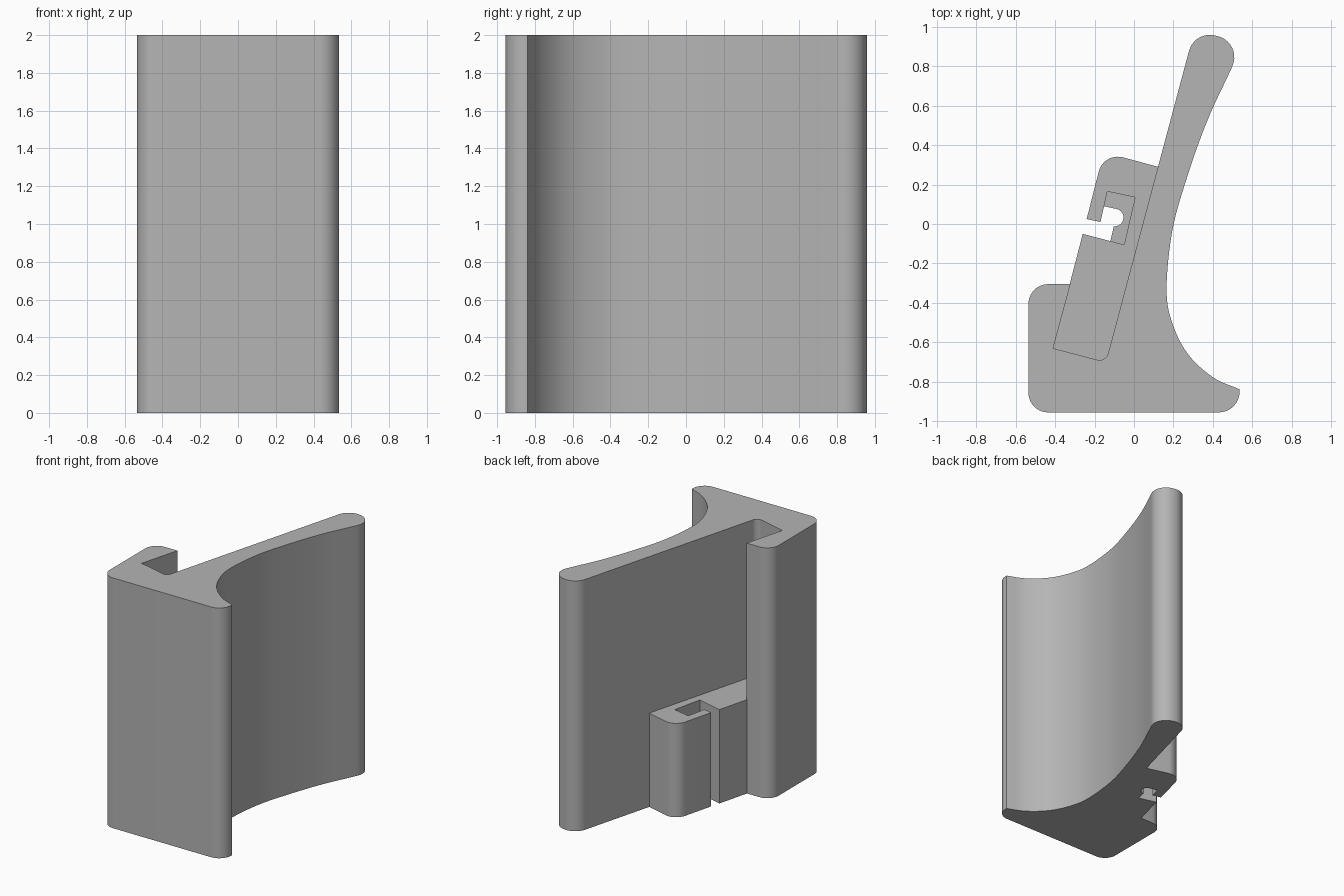
import bpy, bmesh, math
from mathutils import Vector
from mathutils.geometry import interpolate_bezier

cube = bpy.data.objects.get("Cube")
if cube:
    bpy.data.objects.remove(cube, do_unlink=True)

grey = bpy.data.materials.new("plain_grey")
grey.use_nodes = True
colour = (0.46, 0.46, 0.46, 1)
grey.diffuse_color = colour
grey.node_tree.nodes["Principled BSDF"].inputs["Base Color"].default_value = colour


def rounded(corners, steps=10):
    """Outline from (x, y[, radius]) corners, each radius becoming an arc."""
    out = []
    for i, c in enumerate(corners):
        p = Vector(c[:2])
        if len(c) == 2:
            out.append(p)
            continue
        a = (Vector(corners[i - 1][:2]) - p).normalized()
        b = (Vector(corners[(i + 1) % len(corners)][:2]) - p).normalized()
        half = a.angle(b) / 2
        centre = p + (a + b).normalized() * c[2] / math.sin(half)
        start = p + a * c[2] / math.tan(half) - centre
        end = p + b * c[2] / math.tan(half) - centre
        sweep = start.angle(end)
        for k in range(steps + 1):
            t = k / steps
            out.append(centre + (start * math.sin((1 - t) * sweep)
                                 + end * math.sin(t * sweep)) / math.sin(sweep))
    return out


def smooth_path(points, steps=6):
    """Smooth curve through the points, as (x, y) pairs."""
    pts = [Vector((x, y, 0)) for x, y in points]
    ext = [2 * pts[0] - pts[1]] + pts + [2 * pts[-1] - pts[-2]]
    out = []
    for a, b, c, d in zip(ext, ext[1:], ext[2:], ext[3:]):
        out += interpolate_bezier(b, b + (c - a) / 6, c - (d - b) / 6, c, steps + 1)[:-1]
    return [p.xy[:] for p in out] + [points[-1]]


def prism(name, corners, height):
    bm = bmesh.new()
    base = bm.faces.new([bm.verts.new((p.x, p.y, 0)) for p in rounded(corners)])
    top = bmesh.ops.extrude_face_region(bm, geom=[base])["geom"]
    bmesh.ops.translate(bm, vec=(0, 0, height),
                        verts=[v for v in top if isinstance(v, bmesh.types.BMVert)])
    bmesh.ops.recalc_face_normals(bm, faces=bm.faces)
    bmesh.ops.triangulate(bm, faces=[f for f in bm.faces if len(f.verts) > 4])
    mesh = bpy.data.meshes.new(name)
    bm.to_mesh(mesh)
    bm.free()
    mesh.materials.append(grey)
    obj = bpy.data.objects.new(name, mesh)
    bpy.context.collection.objects.link(obj)
    bpy.ops.object.select_all(action='DESELECT')
    obj.select_set(True)
    bpy.context.view_layer.objects.active = obj
    bpy.ops.object.shade_smooth_by_angle(angle=math.radians(30))
    return obj


# Tall body: foot, hollow curved face, leaning blade and slot
hollow = smooth_path([(0.535, -0.838), (0.40, -0.777), (0.27, -0.655), (0.19, -0.49),
                      (0.165, -0.32), (0.195, -0.03), (0.27, 0.24), (0.37, 0.52),
                      (0.49, 0.78)])
slot = [(-0.143, -0.70, 0.045), (-0.41, -0.63), (-0.322, -0.305)]
prism("body", [(-0.535, -0.955, 0.1), (0.535, -0.955, 0.105)] + hollow
      + [(0.551, 0.919, 0.11), (0.307, 0.983, 0.11)] + slot
      + [(-0.535, -0.305, 0.1)], 2)

# Short clip block filling the slot, with a hooked channel
channel = [(-0.17, 0.01), (-0.135, 0.165), (0.005, 0.135), (-0.05, -0.105)]
prism("clip_block", [(0.122, 0.29), (-0.154, 0.364, 0.1), (-0.24, 0.025)]
      + channel + [(-0.26, -0.05)] + slot[1::-1], 0.75)

# Floor of the channel, leaving a narrow rounded notch open
prism("channel_floor", channel[1:] + [(-0.12, -0.087), (-0.102, -0.012),
                                      (-0.04, -0.025, 0.045), (-0.06, 0.07, 0.045),
                                      (-0.152, 0.09)], 0.12)
